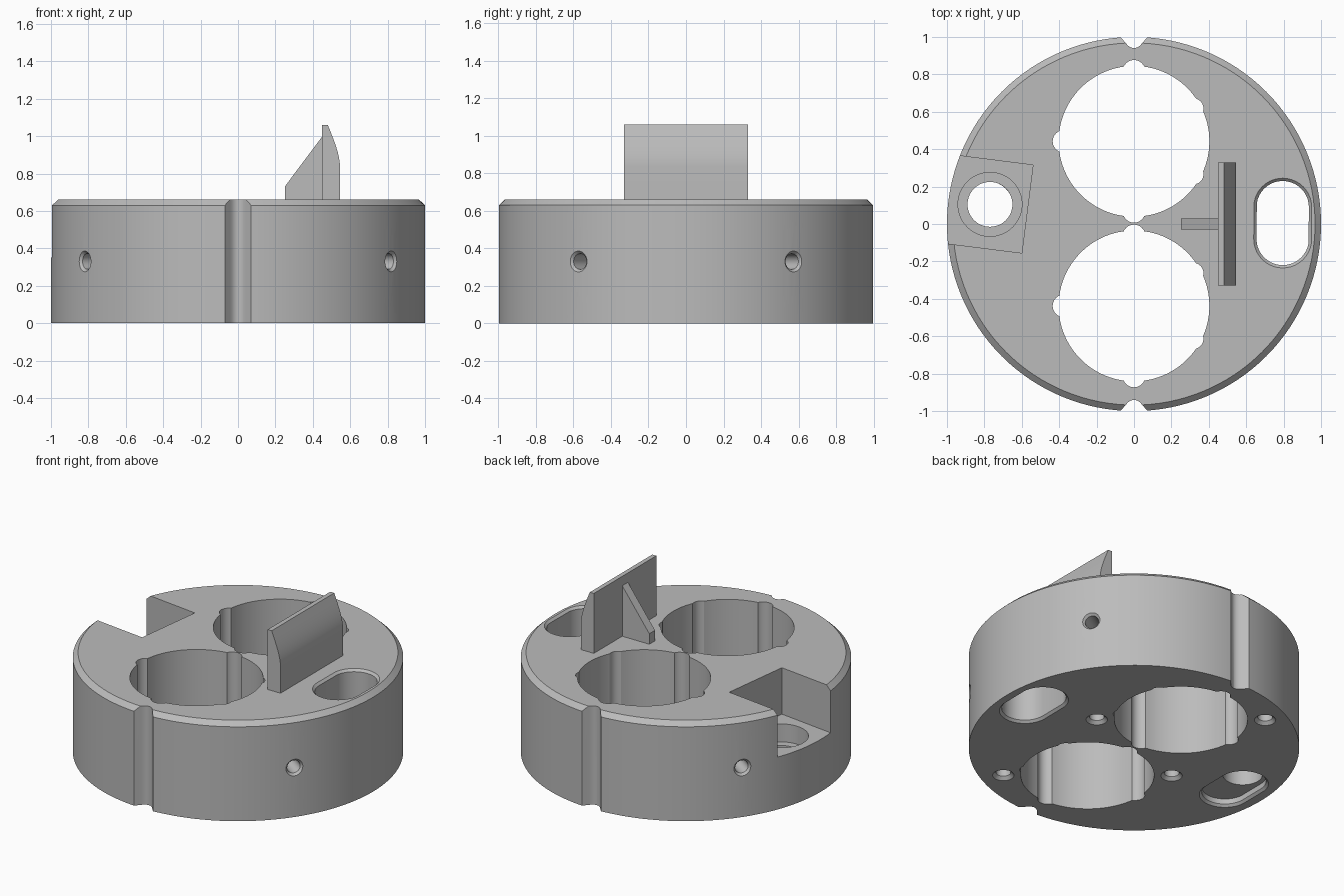
import bpy, bmesh, math
from mathutils import Matrix, Vector

if "Cube" in bpy.data.objects:
    bpy.data.objects.remove(bpy.data.objects["Cube"])

grey = bpy.data.materials.new("plain_grey")
grey.diffuse_color = (0.5, 0.5, 0.5, 1)
grey.use_nodes = True
grey.node_tree.nodes["Principled BSDF"].inputs["Base Color"].default_value = grey.diffuse_color
H = 0.66


def loft(name, rings, mat=None):
    """Closed solid through rings of equal point count."""
    bm = bmesh.new()
    loops = [[bm.verts.new(p) for p in r] for r in rings]
    n = len(loops[0])
    for a, b in zip(loops, loops[1:]):
        for i in range(n):
            bm.faces.new((a[i], a[(i + 1) % n], b[(i + 1) % n], b[i]))
    bm.faces.new(loops[0][::-1])
    bm.faces.new(loops[-1])
    bmesh.ops.recalc_face_normals(bm, faces=bm.faces)
    if mat:
        bm.transform(mat)
    me = bpy.data.meshes.new(name)
    bm.to_mesh(me)
    bm.free()
    me.materials.append(grey)
    ob = bpy.data.objects.new(name, me)
    bpy.context.collection.objects.link(ob)
    return ob


def circle(x, y, z, r, n=32):
    return [(x + r * math.cos(2 * math.pi * i / n), y + r * math.sin(2 * math.pi * i / n), z)
            for i in range(n)]


def lathe(name, x, y, steps, n=32, mat=None):
    return loft(name, [circle(x, y, z, r, n) for z, r in steps], mat)


def slot(name, x, y, steps, half=0.085):
    rings = []
    for z, r in steps:
        c = circle(0, 0, z, r, 40)
        rings.append([(x + p[0], y + p[1] + (half if i < 20 else -half), z) for i, p in enumerate(c)])
    return loft(name, rings)


def prism(name, pts, lo, hi, mat=None):
    return loft(name, [[(px, py, h) for px, py in pts] for h in (lo, hi)], mat)


def cut(target, cutter):
    m = target.modifiers.new("cut", 'BOOLEAN')
    m.operation, m.solver, m.object = 'DIFFERENCE', 'EXACT', cutter
    bpy.context.view_layer.objects.active = target
    bpy.ops.object.modifier_apply(modifier=m.name)
    bpy.data.objects.remove(cutter)


# Round body with chamfered top rim
body = lathe("body", 0, 0, [(0, 1), (H - 0.03, 1), (H, 0.968)], 128)

# Two large bores, each with five scalloped flutes
for s in (1, -1):
    cy = 0.002 + s * 0.44
    cut(body, lathe("bore", 0, cy, [(-0.1, 0.403), (0.8, 0.403)], 96))
    for ang, d, r in ((90, 0.375, 0.06), (180, 0.375, 0.06), (270, 0.375, 0.06),
                      (29, 0.362, 0.055), (-29, 0.362, 0.055)):
        a = math.radians(ang)
        cut(body, lathe("flute", d * math.cos(a), cy + d * math.sin(a), [(-0.1, r), (0.8, r)], 24))
    # Small blind holes in the underside
    for k in (1, -1):
        cut(body, lathe("pin_hole", k * 0.392, cy - k * 0.325,
                        [(-0.02, 0.085), (0.02, 0.045), (0.2, 0.045)], 24))

# Rounded V grooves on the rim, front and back
groove = [(0.12, 1.06), (0.07, 0.997), (0.042, 0.965)]
groove += [(0.045 * math.sin(math.radians(t)), 0.985 - 0.045 * math.cos(math.radians(t)))
           for t in (45, 22, 0, -22, -45)]
groove += [(-0.042, 0.965), (-0.07, 0.997), (-0.12, 1.06)]
for s in (1, -1):
    cut(body, prism("groove", [(x, s * y) for x, y in groove], -0.1, 0.8))

# Oblong through slot, chamfered at both ends
cut(body, slot("slot", 0.795, 0.005, [(-0.02, 0.175), (0.015, 0.14), (H - 0.015, 0.14), (H + 0.02, 0.175)]))

# Skewed square pocket in the rim with a stepped hole and an oblong recess below
cut(body, prism("pocket", [(-0.54, 0.315), (-0.60, -0.155), (-1.2, -0.079), (-1.14, 0.391)], 0.35, 0.8))
cut(body, slot("recess", -0.785, 0.005, [(-0.02, 0.175), (0.015, 0.14), (0.05, 0.14)]))
cut(body, lathe("bolt_hole", -0.77, 0.105, [(0.02, 0.12), (0.23, 0.12), (0.23, 0.171), (0.4, 0.171)], 48))

# Countersunk radial holes in the side wall
for ang in (35, 145, 215, 325):
    m = Matrix.Rotation(math.radians(ang), 4, 'Z') @ Matrix.Translation((1, 0, 0.33)) \
        @ Matrix.Rotation(math.radians(-90), 4, 'Y')
    cut(body, lathe("side_hole", 0, 0, [(-0.02, 0.075), (0.015, 0.042), (0.2, 0.042)], 24, m))

# Upright blade with a curved outer face, and its gusset (profiles in x, z)
to_xz = Matrix.Rotation(math.radians(90), 4, 'X')
curve = [(0.48 + 0.065 * math.sin(t * math.pi / 16), 0.84 + 0.22 * (1 - t / 8) ** 1.15) for t in range(9)]
blade = prism("blade", [(0.45, H - 0.002), (0.45, 1.06)] + curve + [(0.545, H - 0.002)], -0.33, 0.33, to_xz)
gusset = prism("gusset", [(0.25, H - 0.002), (0.25, 0.73), (0.452, 1.0), (0.452, H - 0.002)],
               -0.03, 0.03, to_xz)

# Smooth the round faces, keep the edges crisp
for ob in (body, blade, gusset):
    bpy.ops.object.select_all(action='DESELECT')
    ob.select_set(True)
    bpy.context.view_layer.objects.active = ob
    bpy.ops.object.shade_smooth_by_angle(angle=math.radians(25))
